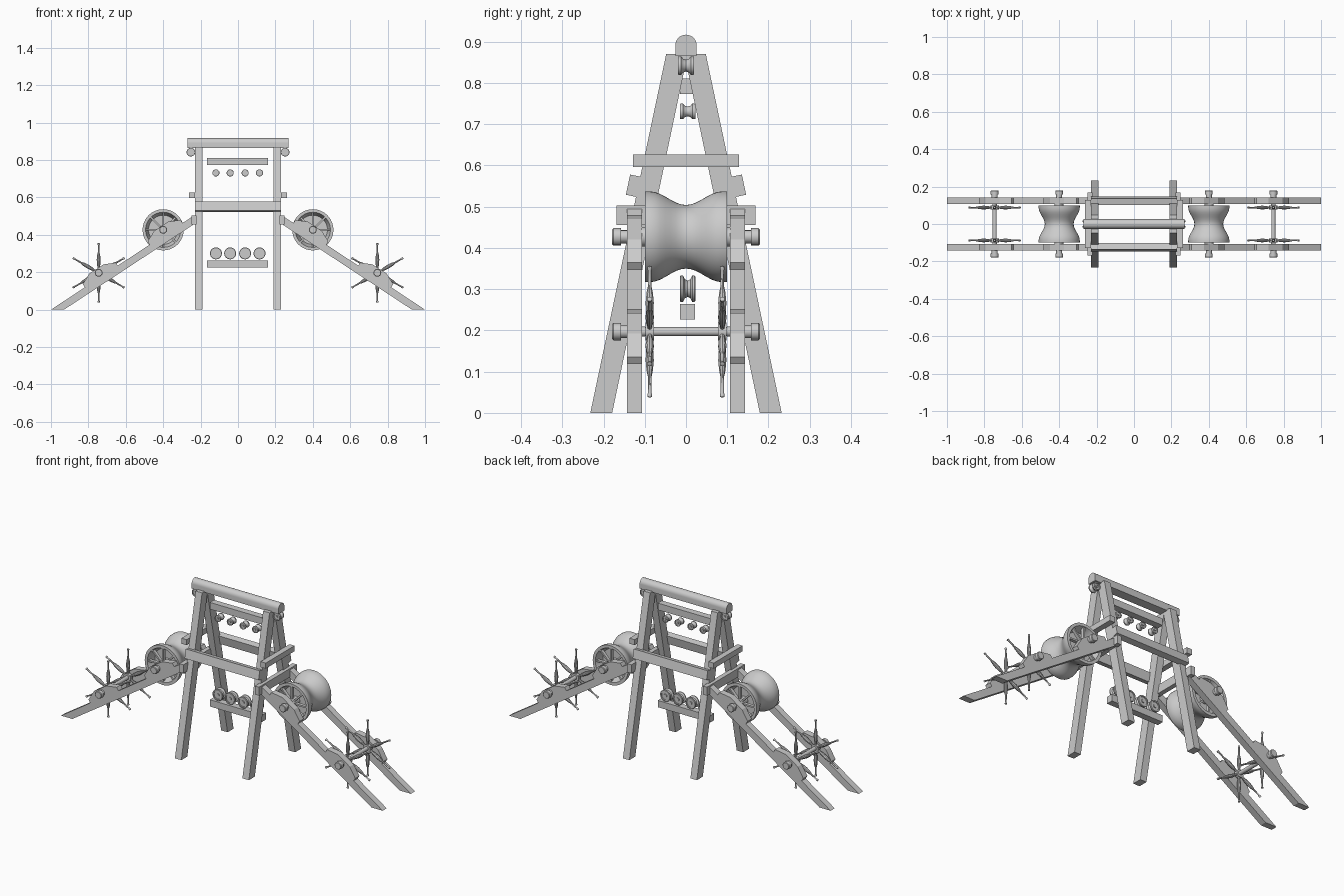
import bpy, bmesh
from math import sin, cos, pi, radians, atan
from mathutils import Matrix, Vector

if "Cube" in bpy.data.objects:
    bpy.data.objects.remove(bpy.data.objects["Cube"])


def finish(name, bm, smooth=False):
    bmesh.ops.remove_doubles(bm, verts=bm.verts, dist=1e-5)
    bmesh.ops.recalc_face_normals(bm, faces=bm.faces)
    me = bpy.data.meshes.new(name)
    bm.to_mesh(me)
    bm.free()
    ob = bpy.data.objects.new(name, me)
    bpy.context.collection.objects.link(ob)
    if smooth:
        bpy.ops.object.select_all(action='DESELECT')
        ob.select_set(True)
        bpy.context.view_layer.objects.active = ob
        bpy.ops.object.shade_smooth_by_angle(angle=radians(35))
    return ob


def add_box(bm, size, matrix):
    bmesh.ops.create_cube(bm, size=1, matrix=matrix @ Matrix.Diagonal((*size, 1)))


def box(name, x, y, z):
    """Box from (min, max) ranges."""
    bm = bmesh.new()
    mid = Vector([(a + b) / 2 for a, b in (x, y, z)])
    add_box(bm, [abs(b - a) for a, b in (x, y, z)], Matrix.Translation(mid))
    return finish(name, bm)


def prism(name, pts, lo, hi, axis, smooth=False):
    """Extrude a profile: (y, z) points along x, or (x, z) points along y."""
    bm = bmesh.new()
    place = (lambda a, b: (lo, a, b)) if axis == 'x' else (lambda a, b: (a, lo, b))
    face = bm.faces.new([bm.verts.new(place(a, b)) for a, b in pts])
    ext = bmesh.ops.extrude_face_region(bm, geom=[face])
    move = Vector((hi - lo, 0, 0)) if axis == 'x' else Vector((0, hi - lo, 0))
    bmesh.ops.translate(bm, vec=move, verts=[v for v in ext['geom'] if isinstance(v, bmesh.types.BMVert)])
    return finish(name, bm, smooth)


def add_lathe(bm, profile, matrix, steps):
    """Spin (radius, height) points about the local y axis."""
    verts = [bm.verts.new(matrix @ Vector((r, h, 0))) for r, h in profile]
    edges = [bm.edges.new(p) for p in zip(verts, verts[1:])]
    bmesh.ops.spin(bm, geom=verts + edges, cent=matrix.translation,
                   axis=matrix.to_3x3() @ Vector((0, 1, 0)), angle=2 * pi, steps=steps)


def lathe(name, profile, loc, steps=32):
    bm = bmesh.new()
    add_lathe(bm, profile, Matrix.Translation(loc), steps)
    return finish(name, bm, True)


def pulley(name, x, z, r, w=0.019, y=0.004):
    half = [(0, -w), (.3 * r, -w), (.3 * r, -.75 * w), (.72 * r, -.75 * w), (.72 * r, -w), (.93 * r, -w),
            (r, -.85 * w), (r, -.6 * w), (.72 * r, -.35 * w), (.62 * r, 0)]
    lathe(name, half + [(a, -b) for a, b in half[-2::-1]], (x, y, z), 24)


# Ridge beam with rounded top
arc = [(.026 * cos(pi * i / 16), .891 + .026 * sin(pi * i / 16)) for i in range(17)]
prism("ridge_beam", arc + [(-.026, .865), (.026, .865)], -.27, .27, 'x', True)

# Inner bars with rows of pulleys
box("upper_pulley_bar", (-.165, .16), (-.015, .022), (.773, .811))
box("lower_pulley_bar", (-.165, .16), (-.015, .022), (.226, .264))
for x in (-.118, -.042, .038, .115):
    pulley("upper_pulley", x, .731, .019)
    pulley("lower_pulley", x, .301, .032)

# Long side rails leaning with the legs
lean = atan(.184 / .87)
for s in (-1, 1):
    bm = bmesh.new()
    add_box(bm, (.46, .034, .05), Matrix.Translation((0, s * .124, .55)) @ Matrix.Rotation(s * lean, 4, 'X'))
    finish("side_rail", bm)

# Ramp strut outline: u runs uphill, v is above the upper edge
CU, SU = .835, .55


def ramp(u, v):
    return (1 - CU * u + SU * v, SU * u + CU * v)


ramp_pts = [(1, 0)]
for u in (.322, .737):
    ramp_pts += [ramp(u + a, v) for a, v in ((-.105, 0), (-.105, .02), (-.045, .048),
                                            (.045, .048), (.105, .02), (.105, 0))]
ramp_pts += [(.235, .503), (.235, .457), (.93, 0)]

# Hourglass roller outline with hollow ends
outer = [(.077 + .033 * (1 - cos(pi * t / 7)) / 2, .1 * t / 8) for t in range(8)] + [(.11, .1)]
half = outer + [(.094, .1), (.078, .055), (0, .055)]
roller_pts = [(r, -y) for r, y in half[:0:-1]] + half

# Spike outline and bolt outline
spike_pts = [(0, 0), (.006, .01), (.006, .03), (.009, .045), (.0105, .07), (.008, .095), (.0045, .11),
             (.004, .148), (.006, .152), (.006, .158), (0, .16)]
bolt_pts = [(0, .1), (.012, .1), (.012, .143), (.016, .143), (.016, .157), (.021, .157), (.021, .176), (.018, .179), (0, .179)]

for sx in (-1, 1):
    # A-frame legs
    for sy in (-1, 1):
        prism("frame_leg", [(sy * a, z) for a, z in ((.232, 0), (.179, 0), (-.004, .87), (.048, .87))],
              sx * .19, sx * .23, 'x')
        # Ramp struts and their bolts
        prism("ramp_strut", [(sx * x, z) for x, z in ramp_pts], sy * .107, sy * .143, 'y')
        for x, z in ((.745, .197), (.4, .427)):
            lathe("axle_bolt", [(r, sy * y) for r, y in bolt_pts], (sx * x, 0, z), 16)

    # Cross bars outside the legs
    box("upper_cross_bar", (sx * .23, sx * .262), (-.128, .128), (.596, .627))
    box("lower_cross_bar", (sx * .222, sx * .248), (-.168, .168), (.455, .503))
    pulley("ridge_pulley", sx * .252, .842, .023, .02, 0)

    # Roller with spoked ends
    c = (sx * .4, 0, .427)
    lathe("roller", roller_pts, c, 48)
    bm = bmesh.new()
    for sy in (-1, 1):
        for k in range(8):
            add_box(bm, (.076, .018, .009), Matrix.Translation(c) @ Matrix.Rotation(k * pi / 4, 4, 'Y')
                    @ Matrix.Translation((.058, sy * .088, 0)))
    finish("roller_spokes", bm)
    lathe("roller_axle", [(0, -.108), (.024, -.108), (.024, -.05), (.012, -.05), (.012, .05),
                          (.024, .05), (.024, .108), (0, .108)], c, 24)

    # Spiked wheels on a shared axle
    c = (sx * .745, 0, .197)
    lathe("spike_axle", [(0, -.12), (.011, -.12), (.011, .12), (0, .12)], c, 16)
    for sy in (-1, 1):
        hub = (c[0], sy * .088, c[2])
        lathe("spike_hub", [(0, -.01), (.022, -.01), (.022, .01), (0, .01)], hub, 16)
        bm = bmesh.new()
        for k in range(6):
            add_lathe(bm, spike_pts, Matrix.Translation(hub) @ Matrix.Rotation(k * pi / 3, 4, 'Y')
                      @ Matrix.Rotation(pi / 2, 4, 'X'), 10)
        finish("wheel_spikes", bm, True)
